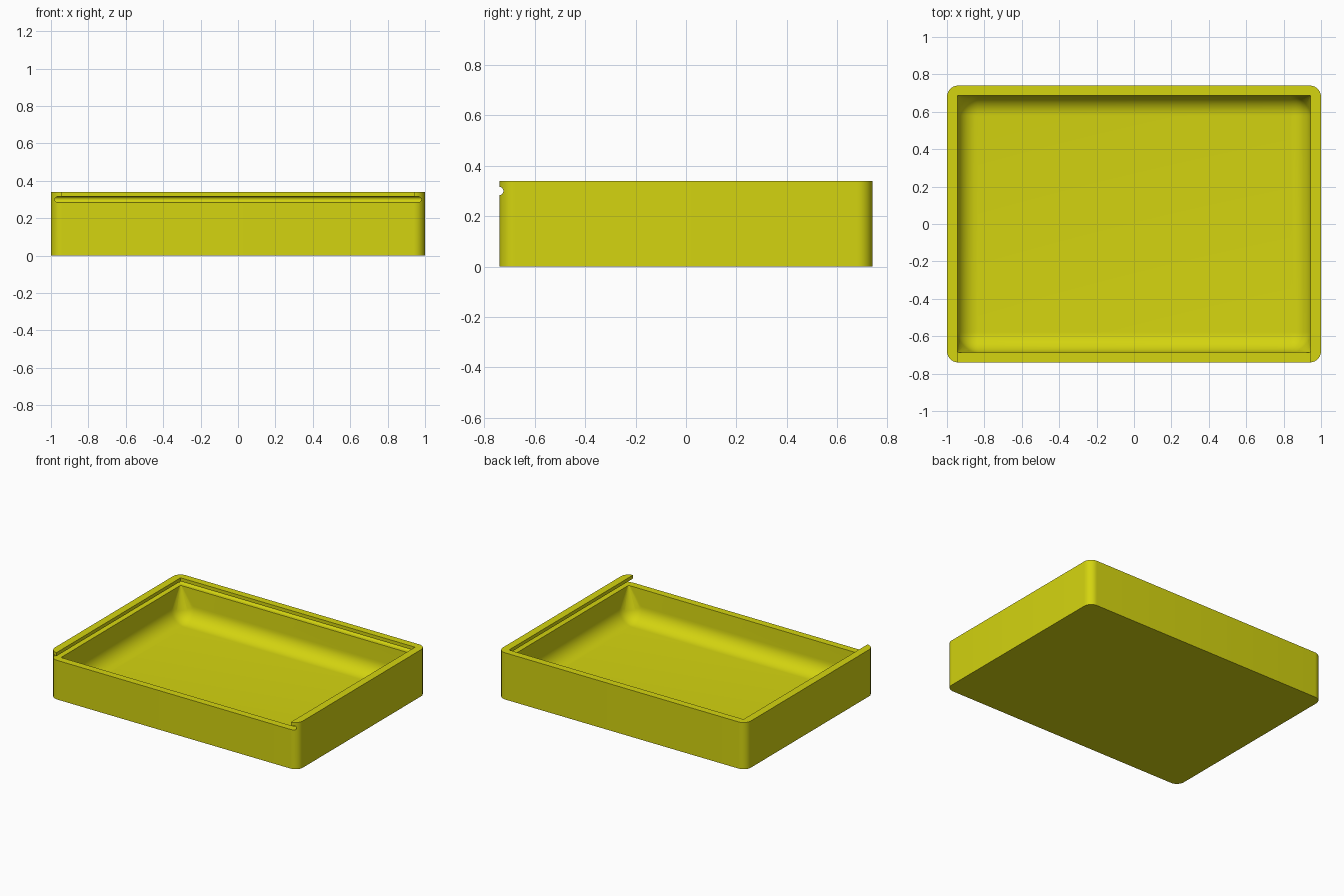
import bpy, bmesh, math

if "Cube" in bpy.data.objects:
    bpy.data.objects.remove(bpy.data.objects["Cube"])

W, D, H = 1.0, 0.74, 0.34        # outer half width, half depth, height
IW, ID = 0.945, 0.688            # inner half width, half depth
FLOOR, FILLET = 0.05, 0.11       # floor thickness, inner fillet radius
SLOT_Z, SLOT_R = 0.30, 0.015     # lid groove centre height, edge radius

yellow = bpy.data.materials.new("yellow plastic")
yellow.diffuse_color = (0.66, 0.66, 0.005, 1)
yellow.use_nodes = True
yellow.node_tree.nodes["Principled BSDF"].inputs["Base Color"].default_value = yellow.diffuse_color


def make(name, bm):
    bmesh.ops.recalc_face_normals(bm, faces=bm.faces[:])
    mesh = bpy.data.meshes.new(name)
    bm.to_mesh(mesh)
    bm.free()
    mesh.materials.append(yellow)
    obj = bpy.data.objects.new(name, mesh)
    bpy.context.collection.objects.link(obj)
    return obj


def stack(name, loops):
    """Skin a stack of matching closed loops and cap both ends."""
    bm = bmesh.new()
    rings = [[bm.verts.new(p) for p in loop] for loop in loops]
    n = len(rings[0])
    for a, b in zip(rings, rings[1:]):
        for i in range(n):
            j = (i + 1) % n
            bm.faces.new((a[i], a[j], b[j], b[i]))
    bm.faces.new(rings[0][::-1])
    bm.faces.new(rings[-1])
    return make(name, bm)


def rect(x, y0, y1, z):
    return [(-x, y0, z), (x, y0, z), (x, y1, z), (-x, y1, z)]


def rounded_rect(x, y, r, z, steps=10):
    pts = []
    for k, (sx, sy) in enumerate([(1, 1), (-1, 1), (-1, -1), (1, -1)]):
        for i in range(steps + 1):
            a = math.pi / 2 * (k + i / steps)
            pts.append((sx * (x - r) + r * math.cos(a), sy * (y - r) + r * math.sin(a), z))
    return pts


# Outer body with rounded vertical corners
tray = stack("tray", [rounded_rect(W, D, 0.06, z) for z in (0, H)])

# Sliding lid space: round-edged slab, open at the front
loops = []
for i in range(13):
    a = -math.pi / 2 + math.pi * i / 12
    e = 0.02 + SLOT_R * math.cos(a)
    loops.append(rect(IW + e, -1, ID + e, SLOT_Z + SLOT_R * math.sin(a)))
lid_space = stack("lid_space_cutter", loops)

# Cavity: square rim blending to ball-rounded floor corners
bm = bmesh.new()
for sx in (-1, 1):
    for sy in (-1, 1):
        bm.verts.new((sx * IW, sy * ID, SLOT_Z))
        cx, cy, cz = sx * (IW - FILLET), sy * (ID - FILLET), FLOOR + FILLET
        bm.verts.new((cx, cy, FLOOR))
        for lat in range(10):
            p = math.pi / 2 * lat / 10
            for lon in range(40):
                t = 2 * math.pi * lon / 40
                bm.verts.new((cx + FILLET * math.cos(p) * math.cos(t),
                              cy + FILLET * math.cos(p) * math.sin(t),
                              cz - FILLET * math.sin(p)))
hull = bmesh.ops.convex_hull(bm, input=bm.verts[:])
unused = {g for g in hull["geom_interior"] + hull["geom_unused"] if isinstance(g, bmesh.types.BMVert)}
bmesh.ops.delete(bm, geom=list(unused), context='VERTS')
bmesh.ops.dissolve_limit(bm, angle_limit=0.002, verts=bm.verts[:], edges=bm.edges[:])
cavity = make("cavity_cutter", bm)

# Opening between the rails, through the front
opening = stack("opening_cutter", [rect(IW, -1, ID, z) for z in (SLOT_Z, H + 0.1)])

# Cut the body
bpy.context.view_layer.objects.active = tray
tray.select_set(True)
for cutter in (lid_space, cavity, opening):
    mod = tray.modifiers.new(cutter.name, 'BOOLEAN')
    mod.operation, mod.solver, mod.object = 'DIFFERENCE', 'EXACT', cutter
    bpy.ops.object.modifier_apply(modifier=mod.name)
    bpy.data.objects.remove(cutter)
bpy.ops.object.shade_smooth_by_angle(angle=math.radians(30))
